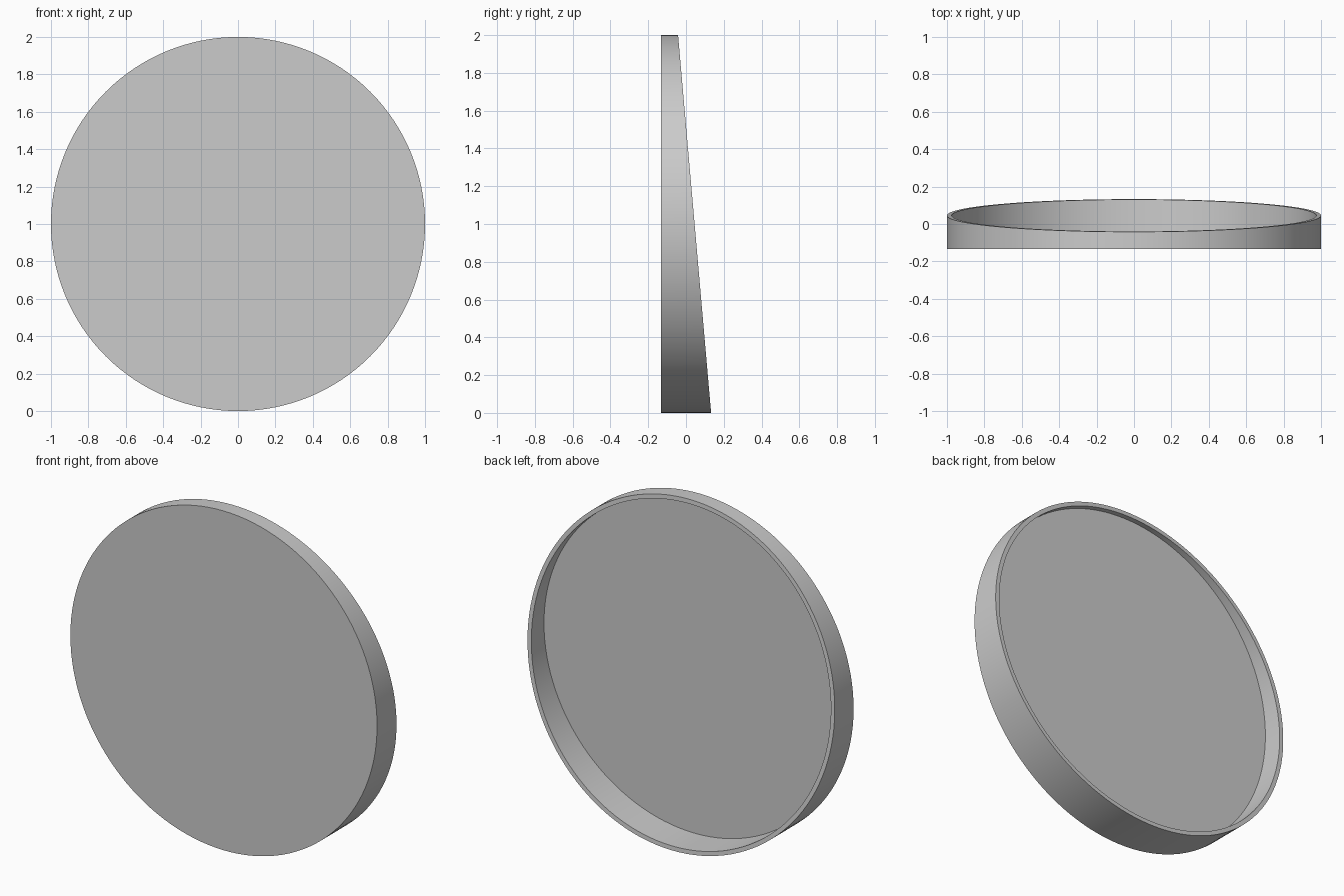
import bpy, bmesh
from math import sin, cos, tau

if "Cube" in bpy.data.objects:
    bpy.data.objects.remove(bpy.data.objects["Cube"])

N = 128                 # sides of the round dish
R_OUT, R_IN = 1.0, 0.975
FRONT, FLOOR = -0.133, -0.07


def slant(z):
    # back rim plane: shallow at the top, deep at the bottom
    return 0.133 - 0.0875 * z


def ring(bm, radius, depth):
    verts = []
    for i in range(N):
        a = tau * i / N
        z = 1 + radius * sin(a)
        verts.append(bm.verts.new((radius * cos(a), depth(z), z)))
    return verts


# Round dish: front disc, outer wall, slanted rim, inner wall, recessed floor
bm = bmesh.new()
rings = [ring(bm, R_OUT, lambda z: FRONT),
         ring(bm, R_OUT, slant),
         ring(bm, R_IN, slant),
         ring(bm, R_IN, lambda z: FLOOR)]
for a, b in zip(rings, rings[1:]):
    for i in range(N):
        j = (i + 1) % N
        bm.faces.new((a[i], a[j], b[j], b[i]))
bm.faces.new(rings[0])
bm.faces.new(rings[-1])
bmesh.ops.recalc_face_normals(bm, faces=bm.faces)

mesh = bpy.data.meshes.new("round_dish")
bm.to_mesh(mesh)
bm.free()
dish = bpy.data.objects.new("round_dish", mesh)
bpy.context.collection.objects.link(dish)

# Smooth walls, crisp edges
bpy.context.view_layer.objects.active = dish
dish.select_set(True)
bpy.ops.object.shade_smooth_by_angle()
